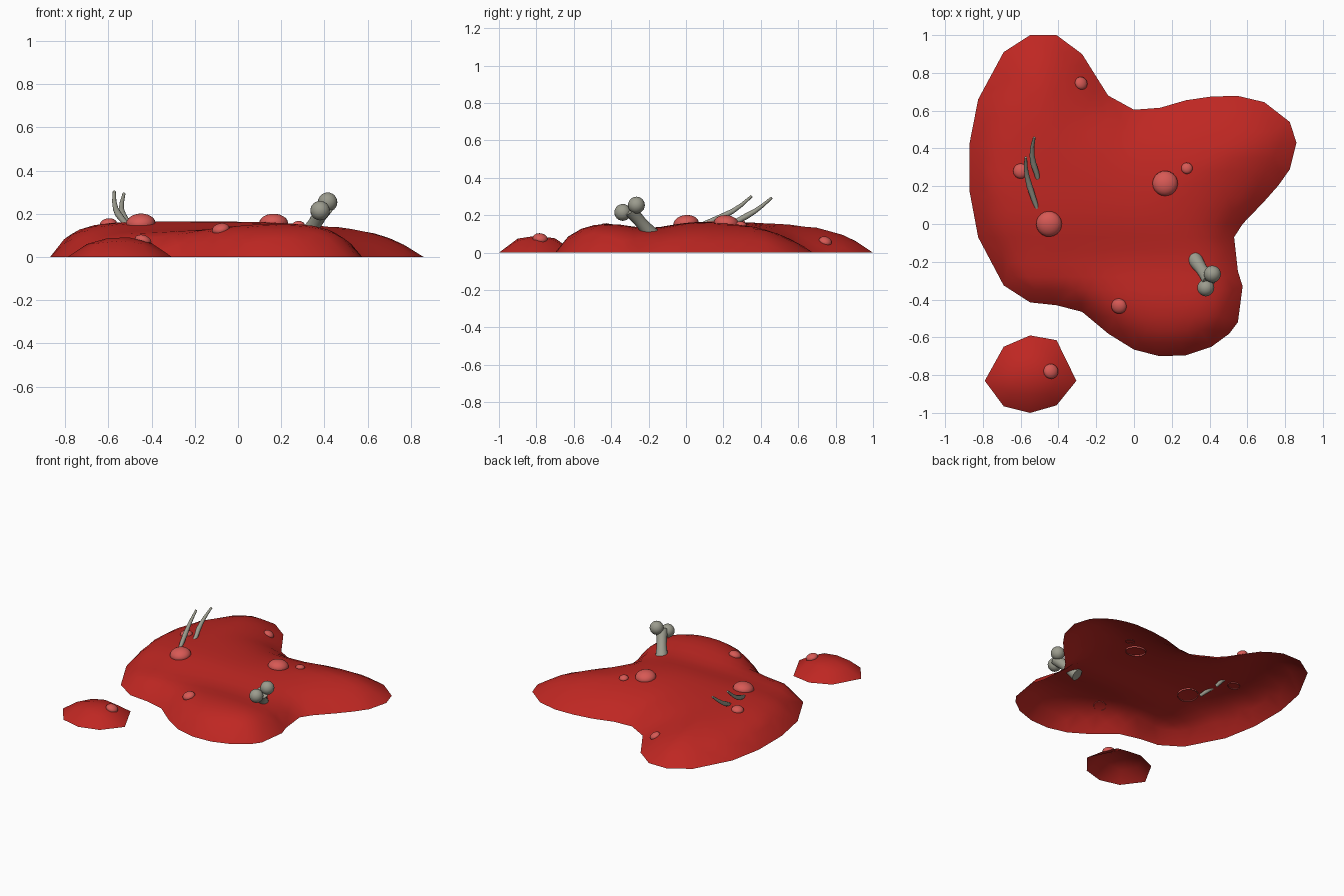
import bpy, bmesh, math
from mathutils import Vector, geometry

if "Cube" in bpy.data.objects:
    bpy.data.objects.remove(bpy.data.objects["Cube"])

MAIN = [(-.87, .17), (-.825, -.07), (-.69, -.325), (-.55, -.415), (-.41, -.43), (-.275, -.465),
        (-.137, -.58), (0, -.665), (.137, -.7), (.275, -.695), (.41, -.65), (.505, -.58),
        (.55, -.52), (.575, -.33), (.55, -.25), (.53, -.07), (.575, 0), (.69, .12),
        (.765, .205), (.825, .29), (.86, .43), (.825, .54), (.69, .645), (.55, .678),
        (.41, .675), (.275, .655), (.137, .615), (0, .605), (-.137, .68), (-.2, .78),
        (-.275, .9), (-.41, 1), (-.55, 1), (-.69, .91), (-.825, .66), (-.87, .43)]
DROP = [(-.79, -.83), (-.69, -.965), (-.55, -1), (-.41, -.96), (-.305, -.83),
        (-.41, -.615), (-.55, -.59), (-.69, -.65)]


def material(name, rgb):
    m = bpy.data.materials.new(name)
    m.diffuse_color = (*rgb, 1)
    m.use_nodes = True
    m.node_tree.nodes["Principled BSDF"].inputs["Base Color"].default_value = m.diffuse_color
    return m


RED = material("dark_red", (.52, .02, .016))
PINK = material("light_red", (.68, .1, .09))
BONE = material("bone_grey", (.33, .33, .27))


def finish(name, bm, mat):
    me = bpy.data.meshes.new(name)
    bm.to_mesh(me)
    bm.free()
    me.materials.append(mat)
    for p in me.polygons:
        p.use_smooth = True
    ob = bpy.data.objects.new(name, me)
    bpy.context.collection.objects.link(ob)
    return ob


def edge_distance(p, outline):
    """Distance from p to the outline, negative when outside."""
    best, inside = 9, False
    for a, b in zip(outline, outline[1:] + outline[:1]):
        a, b = Vector(a), Vector(b)
        t = max(0, min(1, (p - a).dot(b - a) / (b - a).length_squared))
        best = min(best, (p - a.lerp(b, t)).length)
        if (a.y > p.y) != (b.y > p.y) and p.x < a.x + (p.y - a.y) * (b.x - a.x) / (b.y - a.y):
            inside = not inside
    return best if inside else -best


def main_height(x, y):
    d = max(0, edge_distance(Vector((x, y)), MAIN))
    spread = .095 + .12 * max(0, min(1, .49 * x + 1.17 * y + .076))
    h = .167 * (1 - math.exp(-d / spread))
    return h * (1 - .2 * math.exp(-((y + .2) / .16) ** 2))


def drop_height(x, y):
    return .1 * (1 - math.exp(-max(0, edge_distance(Vector((x, y)), DROP)) / .07))


def puddle(name, outline, height, step):
    """Open domed sheet filling an outline."""
    pts = [Vector(p) for p in outline]
    n = round(1 / step)
    for i in range(-n, n + 1):
        for j in range(-n, n + 1):
            p = Vector((i * step + (j % 2) * step / 2, j * step))
            if edge_distance(p, outline) > step * .5:
                pts.append(p)
    verts, _, faces, *_ = geometry.delaunay_2d_cdt(pts, [], [list(range(len(outline)))], 1, 1e-5)
    bm = bmesh.new()
    vs = [bm.verts.new((v.x, v.y, height(v.x, v.y))) for v in verts]
    for f in faces:
        bm.faces.new([vs[i] for i in f])
    bmesh.ops.recalc_face_normals(bm, faces=bm.faces)
    if sum(f.normal.z for f in bm.faces) < 0:
        bmesh.ops.reverse_faces(bm, faces=bm.faces)
    finish(name, bm, RED)


puddle("main_puddle", MAIN, main_height, .07)
puddle("small_puddle", DROP, drop_height, .1)


def bubble(name, x, y, r, height):
    """Flattened dome lying along the puddle surface."""
    e = .04
    normal = Vector((height(x - e, y) - height(x + e, y),
                     height(x, y - e) - height(x, y + e), 2 * e)).normalized()
    bm = bmesh.new()
    bmesh.ops.create_uvsphere(bm, u_segments=20, v_segments=12, radius=r)
    bmesh.ops.delete(bm, geom=[v for v in bm.verts if v.co.z < -.3 * r], context='VERTS')
    bmesh.ops.scale(bm, vec=(1, 1, .65), verts=bm.verts)
    ob = finish(name, bm, PINK)
    ob.rotation_euler = normal.to_track_quat('Z', 'Y').to_euler()
    ob.location = (x, y, height(x, y))


for i, (x, y, r) in enumerate([(-.45, 0, .068), (.165, .215, .067), (-.6, .28, .04),
                               (-.28, .745, .035), (.28, .295, .03), (-.08, -.435, .041)]):
    bubble(f"bubble_{i + 1}", x, y, r, main_height)
bubble("small_puddle_bubble", -.44, -.78, .04, drop_height)


def tube(name, path, radii, sides=12):
    """Round tapering tube through the path points, with closed ends."""
    bm = bmesh.new()
    path = [Vector(p) for p in path]
    rings = []
    for i, p in enumerate(path):
        d = path[min(i + 1, len(path) - 1)] - path[max(i - 1, 0)]
        q = d.to_track_quat('Z', 'Y')
        rings.append([bm.verts.new(p + q @ Vector((radii[i] * math.cos(a), radii[i] * math.sin(a), 0)))
                      for a in (math.tau * k / sides for k in range(sides))])
    for a, b in zip(rings, rings[1:]):
        for k in range(sides):
            m = (k + 1) % sides
            bm.faces.new((a[k], a[m], b[m], b[k]))
    bm.faces.new(rings[0][::-1])
    bm.faces.new(rings[-1])
    ob = finish(name, bm, BONE)
    ob.data.polygons[-1].use_smooth = ob.data.polygons[-2].use_smooth = False


# Bone shaft and its two knuckles
base, top = Vector((.32, -.185, .095)), Vector((.4, -.3, .23))
tube("bone_shaft", [base.lerp(top, t) for t in (0, .2, .45, .7, 1)], (.042, .037, .032, .033, .04), 16)
for name, c in (("upper_knuckle", (.415, -.265, .254)), ("lower_knuckle", (.38, -.338, .215))):
    bm = bmesh.new()
    bmesh.ops.create_uvsphere(bm, u_segments=20, v_segments=12, radius=.045)
    finish(name, bm, BONE).location = c

# Two curved ribs
radii = (.011, .014, .016, .013, .01, .007)
tube("front_rib", [(-.505, .06, .14), (-.53, .13, .167), (-.553, .2, .196), (-.566, .25, .222),
                   (-.573, .3, .257), (-.573, .352, .303)], radii)
tube("rear_rib", [(-.505, .22, .14), (-.516, .27, .167), (-.533, .32, .193), (-.54, .365, .219),
                  (-.538, .41, .252), (-.528, .458, .293)], radii)
